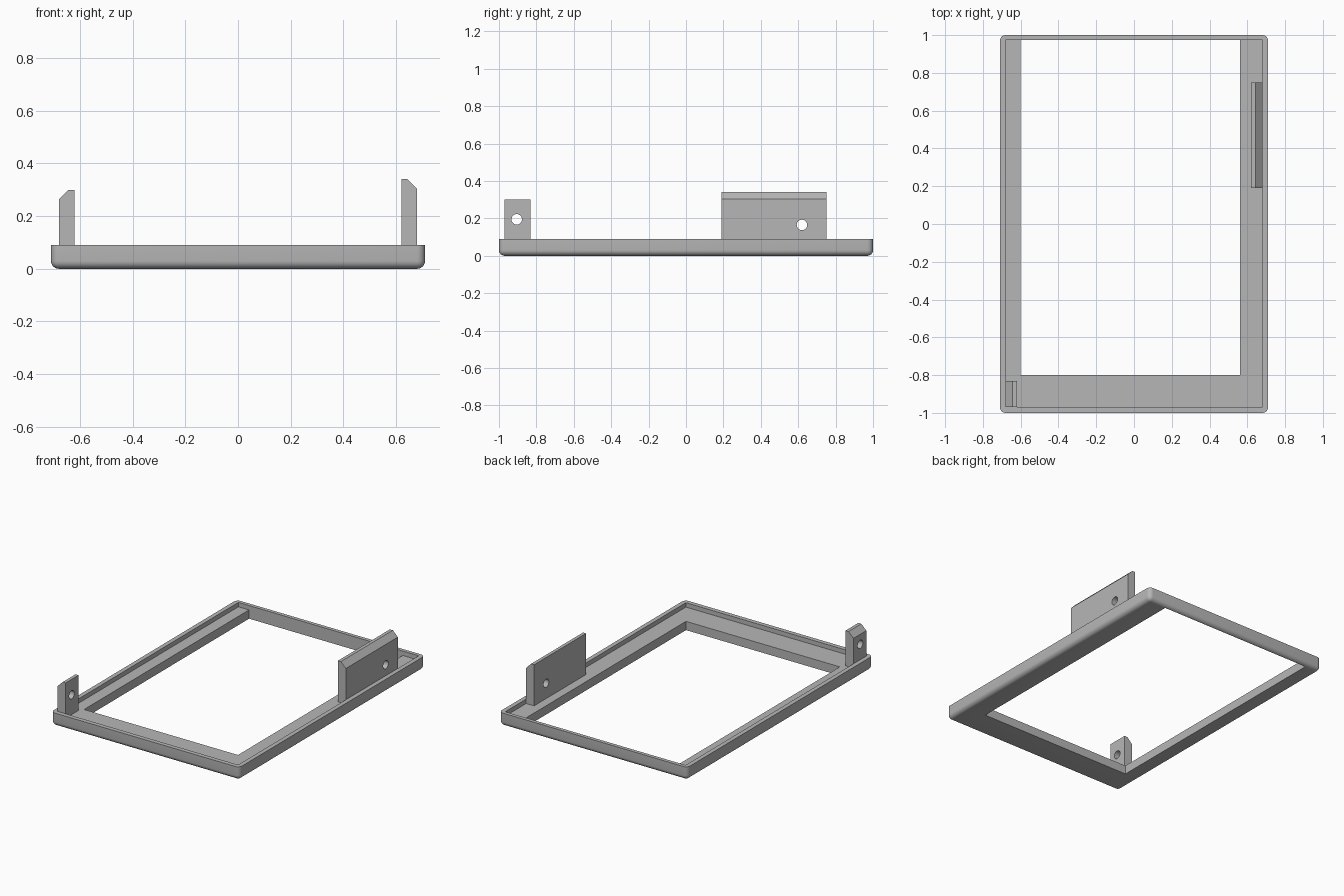
import bpy, bmesh, math
from mathutils import Matrix, Vector

cube = bpy.data.objects.get("Cube")
if cube:
    bpy.data.objects.remove(cube, do_unlink=True)

GREY = (0.47, 0.47, 0.47, 1)
mat = bpy.data.materials.new("plain grey")
mat.use_nodes = True
mat.diffuse_color = GREY
mat.node_tree.nodes["Principled BSDF"].inputs["Base Color"].default_value = GREY


def add_object(name, bm):
    bmesh.ops.recalc_face_normals(bm, faces=bm.faces)
    mesh = bpy.data.meshes.new(name)
    bm.to_mesh(mesh)
    bm.free()
    mesh.materials.append(mat)
    ob = bpy.data.objects.new(name, mesh)
    bpy.context.collection.objects.link(ob)
    return ob


def box(x0, x1, y0, y1, z0, z1):
    lo, hi = Vector((x0, y0, z0)), Vector((x1, y1, z1))
    bm = bmesh.new()
    bmesh.ops.create_cube(bm, size=1, matrix=Matrix.Translation((lo + hi) / 2)
                          @ Matrix.Diagonal((*(hi - lo), 1)))
    return bm


def cut(ob, bm):
    cutter = add_object("cutter", bm)
    cutter.hide_render = True
    mod = ob.modifiers.new("cut", "BOOLEAN")
    mod.operation = "DIFFERENCE"
    mod.solver = "EXACT"
    mod.object = cutter
    bpy.context.view_layer.objects.active = ob
    bpy.ops.object.modifier_apply(modifier=mod.name)
    bpy.data.objects.remove(cutter, do_unlink=True)


def smooth(ob):
    bpy.ops.object.select_all(action="DESELECT")
    ob.select_set(True)
    bpy.context.view_layer.objects.active = ob
    bpy.ops.object.shade_smooth_by_angle(angle=math.radians(30))


# Bezel frame: rounded tray with a recessed ledge and an open window
FLOOR, TOP = 0.06, 0.09
bm = box(-0.71, 0.71, -1, 1, 0, TOP)
edges = [e for e in bm.edges if any(v.co.z < 0.01 for v in e.verts)]
bmesh.ops.bevel(bm, geom=edges, offset=0.03, offset_type="OFFSET",
                segments=6, profile=0.5, affect="EDGES")
frame = add_object("bezel_frame", bm)
cut(frame, box(-0.6, 0.56, -0.8, 0.975, -0.1, 0.2))
cut(frame, box(-0.68, 0.68, -0.97, 0.975, FLOOR, 0.2))
smooth(frame)


# Upright tabs: chamfered on the outer top edge, with a screw hole through
def tab(name, side, y0, y1, top, hole_y, hole_z):
    profile = [(0.62, FLOOR), (0.68, FLOOR), (0.68, top - 0.037),
               (0.643, top), (0.62, top)]
    bm = bmesh.new()
    face = bm.faces.new([bm.verts.new((side * x, y0, z)) for x, z in profile])
    ext = bmesh.ops.extrude_face_region(bm, geom=[face])
    verts = [v for v in ext["geom"] if isinstance(v, bmesh.types.BMVert)]
    bmesh.ops.translate(bm, verts=verts, vec=(0, y1 - y0, 0))
    ob = add_object(name, bm)
    hole = bmesh.new()
    bmesh.ops.create_cone(
        hole, cap_ends=True, segments=32, radius1=0.028, radius2=0.028, depth=0.3,
        matrix=Matrix.Translation((side * 0.65, hole_y, hole_z))
        @ Matrix.Rotation(math.pi / 2, 4, "Y"))
    cut(ob, hole)
    smooth(ob)


tab("small_right_tab", -1, -0.97, -0.832, 0.30, -0.905, 0.195)
tab("long_left_tab", 1, 0.19, 0.75, 0.34, 0.62, 0.165)
